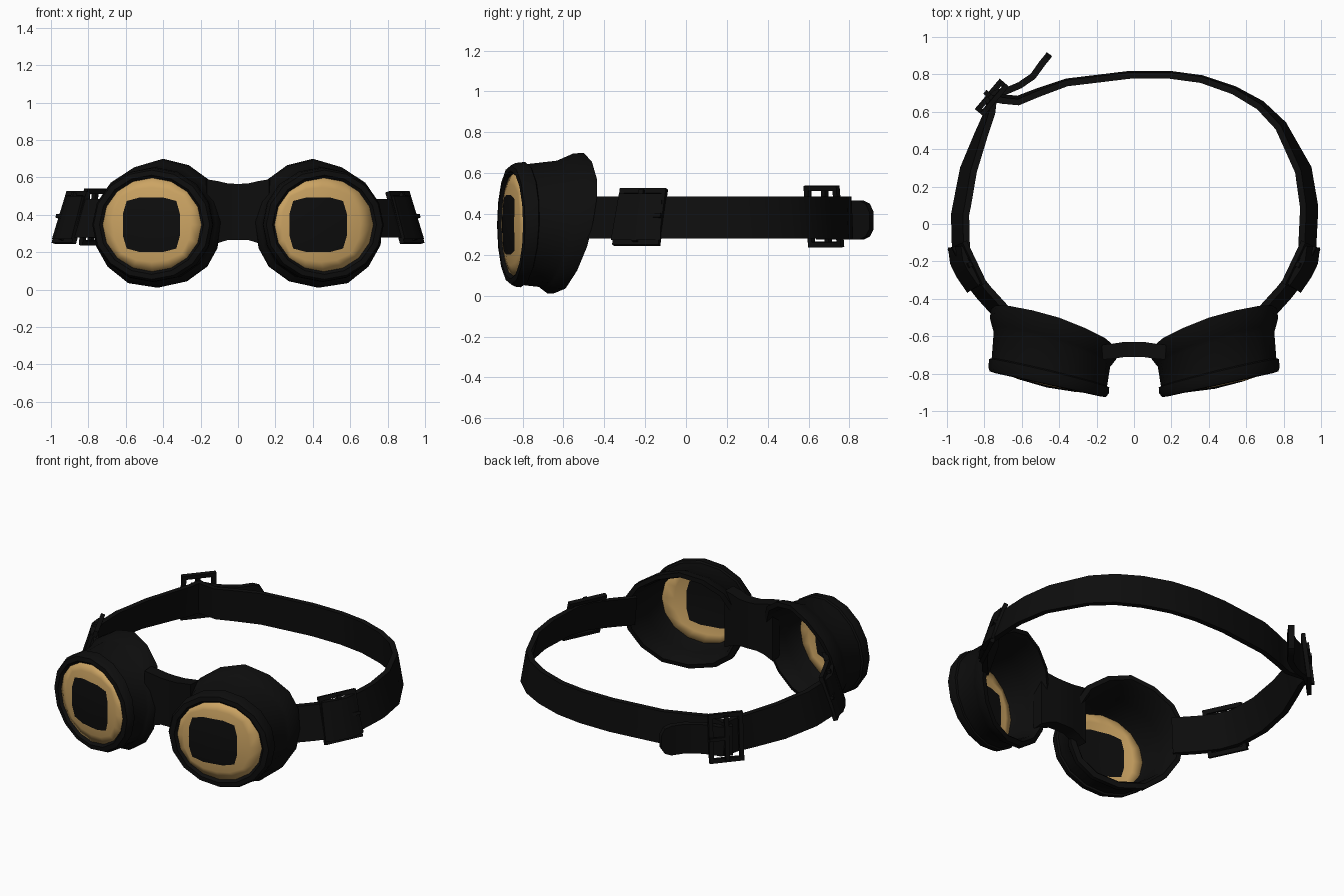
import bpy, bmesh, math
from mathutils import Matrix, Vector

if "Cube" in bpy.data.objects:
    bpy.data.objects.remove(bpy.data.objects["Cube"])


def material(name, rgb):
    m = bpy.data.materials.new(name)
    m.diffuse_color = (*rgb, 1)
    m.use_nodes = True
    m.node_tree.nodes["Principled BSDF"].inputs["Base Color"].default_value = m.diffuse_color
    return m


BLACK = material("black leather", (0.004, 0.004, 0.004))
GOLD = material("gold glass", (0.60, 0.37, 0.125))
N = 16


def finish(name, bm, mats=(BLACK,)):
    bmesh.ops.recalc_face_normals(bm, faces=bm.faces)
    me = bpy.data.meshes.new(name)
    bm.to_mesh(me)
    bm.free()
    for m in mats:
        me.materials.append(m)
    ob = bpy.data.objects.new(name, me)
    bpy.context.collection.objects.link(ob)
    bpy.ops.object.select_all(action='DESELECT')
    ob.select_set(True)
    bpy.context.view_layer.objects.active = ob
    bpy.ops.object.shade_smooth_by_angle(angle=math.radians(35))
    return ob


def bridge_rings(bm, a, b):
    n = len(a)
    return [bm.faces.new((a[i], a[(i + 1) % n], b[(i + 1) % n], b[i])) for i in range(n)]


def ribbon(name, pts, thick=0.03, lean=lambda p: 0.0):
    """Flat band along points (x, y, bottom z, top z); lean tips the top inwards."""
    bm = bmesh.new()
    rings = []
    for i, p in enumerate(pts):
        a, b = pts[max(i - 1, 0)], pts[min(i + 1, len(pts) - 1)]
        t = Vector((b[0] - a[0], b[1] - a[1], 0)).normalized()
        n = Vector((t.y, -t.x, 0))
        if n.dot(Vector((p[0], p[1], 0))) < 0:
            n = -n
        side = 1 if n.dot(Vector((t.y, -t.x, 0))) > 0 else -1
        l = lean(p) / 2
        ring = []
        for o, up in ((1, 0), (1, 1), (-1, 1), (-1, 0)):
            off = n * (o * side * thick / 2 + (-l if up else l))
            ring.append(bm.verts.new((p[0] + off.x, p[1] + off.y, p[3] if up else p[2])))
        rings.append(ring)
    for a, b in zip(rings, rings[1:]):
        bridge_rings(bm, a, b)
    bm.faces.new(rings[0])
    bm.faces.new(rings[-1])
    return finish(name, bm)


def buckle(name, centre, along, tilt, half_len, half_h):
    """Rectangular frame with a middle bar and a prong."""
    d = Vector((along[0], along[1], 0)).normalized()
    n = Vector((d.y, -d.x, 0))
    if n.dot(Vector((centre[0], centre[1], 0))) < 0:
        n = -n
    up = (Vector((0, 0, 1)) - n * tilt).normalized()
    n = d.cross(up)
    if n.dot(Vector((centre[0], centre[1], 0))) < 0:
        n = -n
    rot = Matrix((d, n, up)).transposed().to_4x4()
    w = 0.026
    bm = bmesh.new()
    bars = [((s * (half_len - w / 2), 0, 0), (w, w, 2 * half_h)) for s in (-1, 1)]
    bars += [((0, 0, s * (half_h - w / 2)), (2 * half_len, w, w)) for s in (-1, 1)]
    bars += [((0, 0.02, 0), (w, w, 2 * half_h - w)), ((half_len / 2, 0.025, 0), (half_len, 0.016, 0.02))]
    for pos, size in bars:
        m = Matrix.Translation(centre) @ rot @ Matrix.Translation(pos) @ Matrix.Diagonal((*size, 1))
        bmesh.ops.create_cube(bm, size=1, matrix=m)
    return finish(name, bm)


# face-side outline of one eye cup (x, z), counter-clockwise from the outer side
BACK = [(.77, .36), (.745, .48), (.68, .575), (.55, .66), (.40, .705), (.26, .67), (.15, .59), (.10, .48),
        (.085, .36), (.105, .22), (.16, .12), (.27, .04), (.43, .005), (.59, .03), (.70, .12), (.765, .24)]
FRONT_C = Vector((0.457, -0.835, 0.347))
BACK_C = Vector((0.43, -0.57, 0.355))
YAW = math.radians(12.5)
U = Vector((math.cos(YAW), math.sin(YAW), 0))
FWD = Vector((math.sin(YAW), -math.cos(YAW), 0))


def front_point(k, rx, rz, forward):
    a = 2 * math.pi * k / N
    return FRONT_C + U * rx * math.cos(a) + Vector((0, 0, rz * math.sin(a))) + FWD * forward


def cup_point(k, t, s):
    x, z = BACK[k]
    back = Vector((x, -0.57 + 0.34 * (x - 0.43) + 0.23 * (z - 0.355), z))
    p = front_point(k, 0.325, 0.30, 0).lerp(back, t)
    c = FRONT_C.lerp(BACK_C, t)
    # scale across the cup only, keeping the slant of the ring
    return c + (p - c) * s


for side, label in ((-1, "left"), (1, "right")):
    flip = Matrix.Diagonal((side, 1, 1))

    # hollow eye cup: rim, wall, padded flange, inner wall
    bm = bmesh.new()
    rings = [[front_point(k, rx, rz, f) for k in range(N)]
             for rx, rz, f in ((.268, .248, .008), (.285, .265, .025), (.318, .292, .022), (.33, .303, .0))]
    rings += [[cup_point(k, t, s) for k in range(N)]
              for t, s in ((.14, 1.0), (.16, .96), (.62, .935), (.68, .955), (.84, 1.0), (1.0, .985),
                           (1.02, .90), (.9, .86), (.5, .85), (.06, .86))]
    rings = [[bm.verts.new(flip @ p) for p in r] for r in rings]
    for a, b in zip(rings, rings[1:] + rings[:1]):
        bridge_rings(bm, a, b)
    finish(label + "_eye_cup", bm)

    # domed lens with a dark rounded square in the middle
    shift = 0.0 if side < 0 else -0.035
    bm = bmesh.new()

    def lens_vert(u, v):
        r2 = (u / 0.273) ** 2 + (v / 0.252) ** 2
        return bm.verts.new(flip @ (FRONT_C + U * u + Vector((0, 0, v)) + FWD * (0.01 + 0.03 * (1 - r2))))

    inner, mid, outer = [], [], []
    for k in range(N):
        a = 2 * math.pi * k / N
        c, s = math.cos(a), math.sin(a)
        q = (abs(c) ** 5 + abs(s) ** 5) ** -0.2
        pu, pv = 0.156 * q * c + shift, 0.146 * q * s
        ou, ov = 0.273 * c, 0.252 * s
        inner.append(lens_vert(pu, pv))
        mid.append(lens_vert((pu + ou) / 2, (pv + ov) / 2))
        outer.append(lens_vert(ou, ov))
    hub = lens_vert(shift, 0)
    for k in range(N):
        bm.faces.new((hub, inner[k], inner[(k + 1) % N])).material_index = 1
    bridge_rings(bm, inner, mid)
    bridge_rings(bm, mid, outer)
    lens = finish(label + "_lens", bm, (GOLD, BLACK))
    solid = lens.modifiers.new("thickness", 'SOLIDIFY')
    solid.thickness = 0.006

    # side buckle and the doubled strap through it
    buckle(label + "_buckle", Vector((side * 0.892, -0.225, 0.385)), (side * 0.11, 0.23), 0.32, 0.125, 0.145)
    ribbon(label + "_strap_loop", [(side * x, y, .272, .50) for x, y in
                                   ((.85, -.34), (.905, -.26), (.935, -.2), (.945, -.12))], 0.03, lambda p: .07)

# nose bridge
ribbon("nose_bridge", [(x, y, a, b) for x, y, a, b in
                       ((-.17, -.685, .22, .59), (-.11, -.68, .25, .58), (-.06, -.672, .265, .568),
                        (0, -.67, .265, .565), (.06, -.672, .265, .568), (.11, -.68, .25, .58),
                        (.17, -.685, .22, .59))], 0.08)


def strap_lean(p):
    return 0.008 + 0.055 * min(1, max(0, (0.75 - p[1]) / 0.5))


# long strap round the back, short strap on the left, and its loose tail
RIGHT = [(.70, -.48), (.80, -.37), (.88, -.27), (.925, -.15), (.935, .05), (.935, .1), (.905, .29), (.785, .525),
         (.675, .635), (.535, .715), (.36, .775), (.19, .798), (-.02, .798), (-.36, .757), (-.52, .70),
         (-.62, .66), (-.70, .668), (-.77, .68)]
LEFT = [(-.70, -.48), (-.80, -.37), (-.88, -.27), (-.925, -.15), (-.93, .05), (-.92, .1), (-.885, .29),
        (-.82, .47), (-.77, .6), (-.755, .69)]
TAIL = [(-.79, .65), (-.74, .70), (-.68, .712), (-.61, .742), (-.54, .79), (-.49, .86)]
ribbon("long_strap", [(x, y, .28, .485) for x, y in RIGHT], 0.034, strap_lean)
ribbon("short_strap", [(x, y, .28, .485) for x, y in LEFT], 0.034, strap_lean)
ribbon("strap_tail", [(x, y, .275, .465) for x, y in TAIL] + [(-.465, .89, .29, .45), (-.452, .908, .325, .41)], 0.036)
buckle("rear_buckle", Vector((-.76, .675, .388)), (.11, .13), 0.12, 0.105, 0.152)
